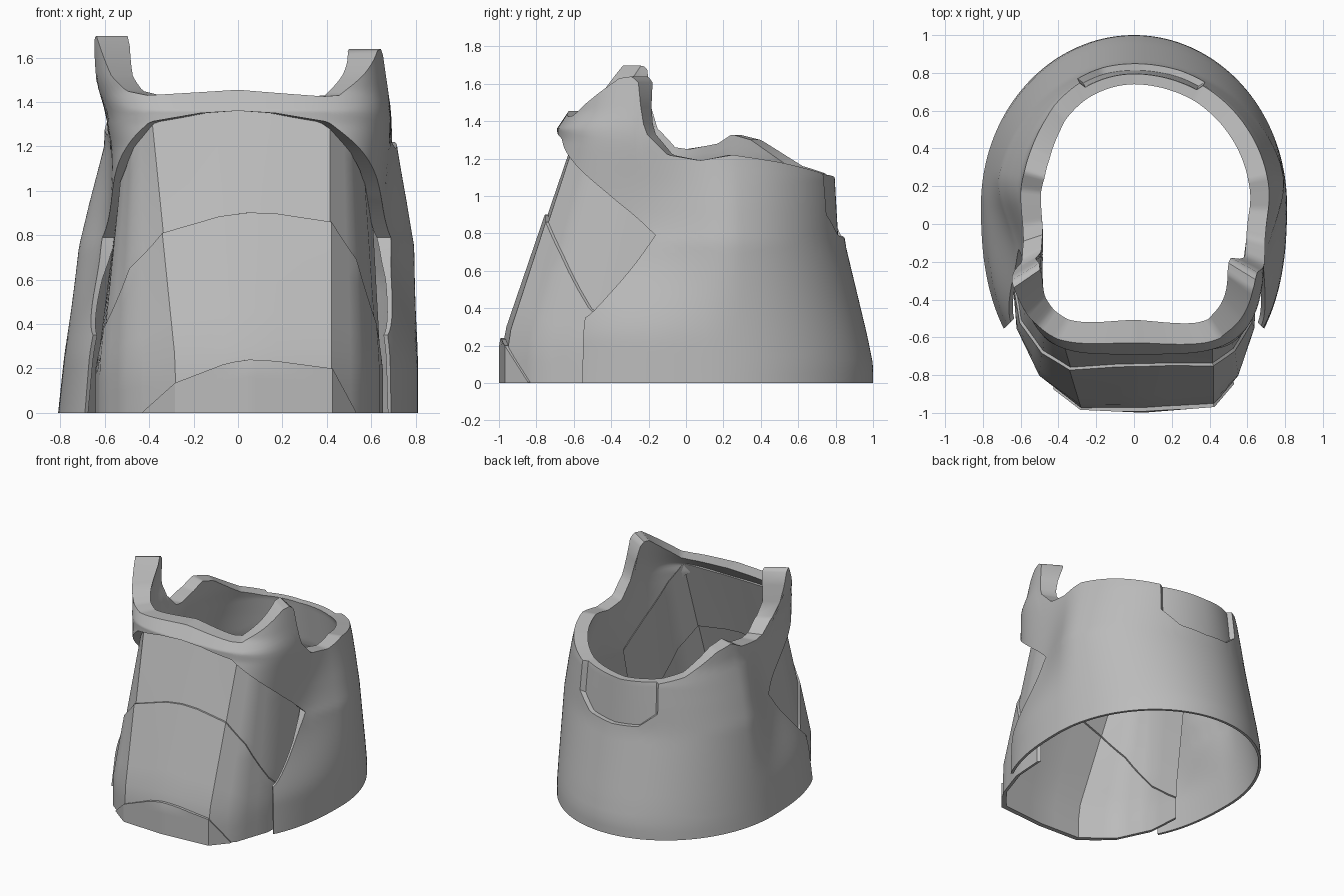
import bpy
import bmesh
from math import sin, cos, radians

if "Cube" in bpy.data.objects:
    bpy.data.objects.remove(bpy.data.objects["Cube"], do_unlink=True)

grey = bpy.data.materials.new("plain_grey")
grey.use_nodes = True
grey.diffuse_color = (0.5, 0.5, 0.5, 1)
grey.node_tree.nodes["Principled BSDF"].inputs["Base Color"].default_value = (0.5, 0.5, 0.5, 1)


def lerp(table, t):
    """Linear lookup in a sorted list of (key, value) pairs."""
    if t <= table[0][0]:
        return table[0][1]
    for (a, va), (b, vb) in zip(table, table[1:]):
        if t <= b:
            return va + (vb - va) * (t - a) / (b - a)
    return table[-1][1]


def bump(t, centre, reach):
    """Smooth hill, one at the centre and zero beyond the reach."""
    return max(0, 1 - ((t - centre) / reach) ** 2) ** 2


def finish(bm, name, angle):
    bmesh.ops.remove_doubles(bm, verts=bm.verts, dist=0.0005)
    bmesh.ops.recalc_face_normals(bm, faces=bm.faces)
    mesh = bpy.data.meshes.new(name)
    bm.to_mesh(mesh)
    bm.free()
    mesh.materials.append(grey)
    obj = bpy.data.objects.new(name, mesh)
    bpy.context.collection.objects.link(obj)
    bpy.ops.object.select_all(action="DESELECT")
    obj.select_set(True)
    bpy.context.view_layer.objects.active = obj
    bpy.ops.object.shade_smooth_by_angle(angle=radians(angle))


# Cross-section sizes by height
CENTRE = 0.1
WIDTH_LEFT = [(0, .81), (.75, .81), (.95, .775), (1.2, .725), (1.4, .69), (1.65, .66)]
WIDTH_RIGHT = [(0, .81), (.75, .73), (.95, .68), (1.2, .61), (1.35, .6), (1.5, .65), (1.7, .67)]
BACK = [(0, 1), (.1, 1), (.25, .97), (.75, .85), (1.1, .83), (1.7, .7)]
FRONT = [(0, -.95), (.8, -.85), (1.3, -.69), (1.36, -.69), (1.45, -.63), (1.7, -.57)]
SQUARE = [(0, 2.4), (.8, 2.5), (1.3, 4), (1.7, 4)]
WALL = [(0, .02), (.6, .03), (.8, .07), (1.1, .09), (1.3, .11), (1.45, .12), (1.65, .17)]

# Edges by angle from the back (degrees): rim, and the seam under the collar
RIM_LEFT = [(0, 1.1), (30, 1.12), (56, 1.18), (78, 1.22), (92, 1.19), (106, 1.22), (114, 1.33),
            (116.5, 1.42), (118, 1.6), (121, 1.64), (126, 1.63), (137, 1.52), (147, 1.43),
            (152, 1.425), (180, 1.455)]
RIM_RIGHT = [(0, 1.1), (24, 1.12), (39, 1.16), (61, 1.3), (73, 1.33), (82, 1.28), (100, 1.25),
             (108, 1.26), (117, 1.36), (119, 1.5), (121, 1.67), (124, 1.705), (128, 1.64),
             (135, 1.52), (142, 1.45), (150, 1.43), (180, 1.455)]
SEAM = [(0, .77), (16, .79), (27, .9), (34, .9), (50, .7), (81, .6), (111, .79),
        (126, .97), (143, 1.2), (152, 1.31), (168, 1.35), (180, 1.36)]
SKIRT_TOP = [(111, .79), (130, .4), (133, .35)]
NOTCH, APEX, SKIRT_END = 27, 111, 133.5


def seam_angle(phi):
    """Angle from the middle of the back recess, which sits slightly to the left."""
    return abs(phi - 3) if abs(phi) < 60 else abs(phi)


def shell_point(phi, z, inner=False, recess=False):
    s, c = sin(radians(phi)), cos(radians(phi))
    a = lerp(WIDTH_LEFT if s >= 0 else WIDTH_RIGHT, z)
    b = lerp(BACK, z) - CENTRE if c >= 0 else CENTRE - lerp(FRONT, z)
    n = 2 if c >= 0 else lerp(SQUARE, z)
    r = (abs(s / a) ** n + abs(c / b) ** n) ** (-1 / n)
    # soft dimple where the collar meets the skirt
    r -= 0.11 * bump(abs(phi), 118, 42) * bump(z, 0.82, 0.6)
    if inner:
        r -= lerp(WALL, z)
    elif recess:
        r -= 0.035
    return r * s, CENTRE + r * c, z


def rim(phi):
    return lerp(RIM_LEFT if phi >= 0 else RIM_RIGHT, abs(phi))


def seam(phi):
    return lerp(SEAM, seam_angle(phi))


def skirt_top(phi):
    return seam(phi) if abs(phi) < APEX else lerp(SKIRT_TOP, abs(phi))


def add_wall(bm, angles, low, high, rows, recessed):
    """Thick curved wall between two edge curves; seam caps only where exposed."""
    columns = []
    for phi in angles:
        lo, hi = low(phi), high(phi)
        cut = recessed and seam_angle(phi) < NOTCH
        zs = [lo + (hi - lo) * k / rows for k in range(rows + 1)]
        columns.append([[bm.verts.new(shell_point(phi, z, inner, cut)) for z in zs]
                        for inner in (False, True)])
    for i in range(len(columns) - 1):
        (o0, i0), (o1, i1) = columns[i], columns[i + 1]
        for k in range(rows):
            bm.faces.new((o0[k], o1[k], o1[k + 1], o0[k + 1]))
            bm.faces.new((i0[k], i0[k + 1], i1[k + 1], i1[k]))
        hidden = NOTCH + 2 < seam_angle(angles[i]) < APEX - 1
        if recessed or not hidden:
            bm.faces.new((o0[-1], o1[-1], i1[-1], i0[-1]))
        if not recessed or not hidden:
            bm.faces.new((o0[0], i0[0], i1[0], o1[0]))
    if not recessed:
        for outer, inner in (columns[0], columns[-1]):
            for k in range(rows):
                bm.faces.new((outer[k], outer[k + 1], inner[k + 1], inner[k]))


# Shell: collar with two horns and a back recess, over a skirt open at the front
STEP = 1.5
bm = bmesh.new()
around = [-180 + STEP * i for i in range(241)]
add_wall(bm, around, seam, rim, 16, True)
add_wall(bm, [p for p in around if abs(p) <= SKIRT_END], lambda p: 0, skirt_top, 14, False)
finish(bm, "collar_and_skirt", 35)

# Front plates: stations from the right flank to the left flank; upright below BEND, leaning above
BEND, TOP, THICK = 0.22, 1.3, 0.025
BASE_LINE = [(-.64, -.3), (-.62, -.55), (-.5, -.8), (-.28, -.97), (.05, -.985), (.42, -.955),
             (.55, -.8), (.635, -.55), (.65, -.3)]
TOP_LINE = [(-.5, .02), (-.51, -.35), (-.47, -.5), (-.39, -.605), (.05, -.615), (.42, -.605),
            (.51, -.5), (.56, -.35), (.59, .02)]
LAST = len(BASE_LINE) - 1


def plate_point(s, z, out):
    i = min(int(s), LAST - 1)
    f, t = s - i, max(0, (z - BEND) / (TOP - BEND))
    p = []
    for axis in (0, 1):
        lo = BASE_LINE[i][axis] * (1 - f) + BASE_LINE[i + 1][axis] * f
        hi = TOP_LINE[i][axis] * (1 - f) + TOP_LINE[i + 1][axis] * f
        p.append(lo * (1 - t) + hi * t)
    return p[0] * (1 + out), p[1] - out, z


def front_plate(name, low, high, out):
    first, last, rows = high[0][0], high[-1][0], 6
    stations = sorted({first + (last - first) * i / 24 for i in range(25)}
                      | {s for s in range(LAST + 1) if first <= s <= last})
    bm = bmesh.new()
    loops = []
    for s in stations:
        lo, hi = lerp(low, s), lerp(high, s)
        zs = [lo + (hi - lo) * k / rows for k in range(rows + 1)]
        front = [bm.verts.new(plate_point(s, z, out)) for z in zs]
        rear = [bm.verts.new(plate_point(s, z, out - THICK)) for z in zs]
        loops.append(front + rear[::-1])
    for c0, c1 in zip(loops, loops[1:]):
        for k in range(len(c0)):
            bm.faces.new((c0[k - 1], c1[k - 1], c1[k], c0[k]))
    bm.faces.new(loops[0])
    bm.faces.new(loops[-1])
    finish(bm, name, 30)


upper_edge = [(0, .82), (1, 1.04), (2, 1.22), (3, 1.37), (5, 1.37), (6, 1.22), (7, 1.04), (8, .82)]
middle_edge = [(0, .2), (1, .38), (2, .65), (3, .81), (3.8, .9), (4.2, .905), (5, .86),
               (6, .69), (7, .4), (8, .2)]
lower_edge = [(2.35, .005), (3, .135), (3.7, .225), (4, .24), (4.3, .235), (5, .2), (5.8, .005)]
floor_edge = [(0, 0)]
tucked_edge = [(s, z - 0.04) for s, z in middle_edge]

front_plate("upper_front_plate", tucked_edge, upper_edge, -0.012)
front_plate("middle_front_plate", floor_edge, middle_edge, 0.003)
front_plate("lower_front_plate", floor_edge, lower_edge, 0.014)
